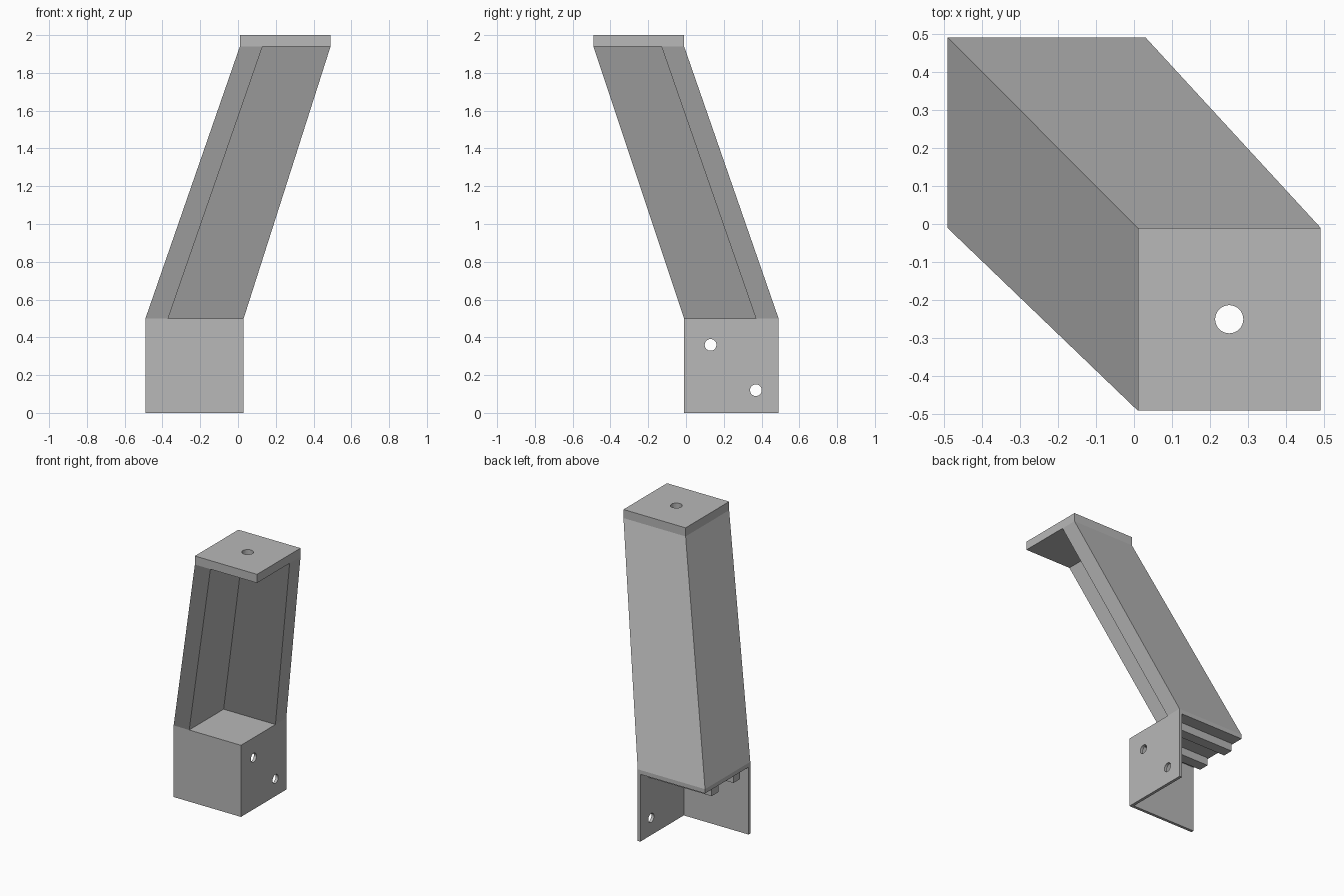
import bpy
import bmesh
from mathutils import Matrix, Vector

cube = bpy.data.objects.get("Cube")
if cube:
    bpy.data.objects.remove(cube, do_unlink=True)

grey = bpy.data.materials.new("plain grey")
grey.use_nodes = True
colour = (0.48, 0.48, 0.48, 1)
grey.diffuse_color = colour
grey.node_tree.nodes["Principled BSDF"].inputs["Base Color"].default_value = colour


def finish(name, bm):
    bmesh.ops.recalc_face_normals(bm, faces=bm.faces)
    mesh = bpy.data.meshes.new(name)
    bm.to_mesh(mesh)
    bm.free()
    mesh.materials.append(grey)
    obj = bpy.data.objects.new(name, mesh)
    bpy.context.collection.objects.link(obj)
    return obj


def box(name, low, high):
    low, high = Vector(low), Vector(high)
    bm = bmesh.new()
    bmesh.ops.create_cube(bm, size=1)
    bmesh.ops.scale(bm, vec=high - low, verts=bm.verts)
    bmesh.ops.translate(bm, vec=(low + high) / 2, verts=bm.verts)
    return finish(name, bm)


def drill(obj, centre, radius, axis):
    bm = bmesh.new()
    turn = Vector((0, 0, 1)).rotation_difference(Vector(axis)).to_matrix().to_4x4()
    bmesh.ops.create_cone(bm, cap_ends=True, segments=32, radius1=radius, radius2=radius,
                          depth=0.3, matrix=Matrix.Translation(centre) @ turn)
    cutter = finish("hole_cutter", bm)
    cutter.hide_render = True
    mod = obj.modifiers.new("hole", "BOOLEAN")
    mod.operation = "DIFFERENCE"
    mod.solver = "EXACT"
    mod.object = cutter
    bpy.context.view_layer.objects.active = obj
    bpy.ops.object.modifier_apply(modifier=mod.name)
    bpy.data.objects.remove(cutter, do_unlink=True)


# Leaning column: an L-shaped section sheared between floor and top plate
def corner_section(left, right, front, back, z, wall=0.12):
    return [(left, front, z), (left + wall, front, z), (left + wall, back - wall, z),
            (right, back - wall, z), (right, back, z), (left, back, z)]


bm = bmesh.new()
lower = [bm.verts.new(p) for p in corner_section(-0.49, 0.03, -0.01, 0.49, 0.5)]
upper = [bm.verts.new(p) for p in corner_section(0.01, 0.49, -0.49, -0.01, 1.94)]
bm.faces.new(lower)
bm.faces.new(upper)
for i in range(len(lower)):
    j = (i + 1) % len(lower)
    bm.faces.new((lower[i], lower[j], upper[j], upper[i]))
finish("leaning_column", bm)

# Top plate with its mounting hole
top_plate = box("top_plate", (0.01, -0.49, 1.94), (0.49, -0.01, 2))
drill(top_plate, (0.25, -0.25, 1.97), 0.037, (0, 0, 1))

# Base: two thin plates forming a corner, with a floor over them
box("base_front_plate", (-0.49, -0.01, 0), (0.03, 0.01, 0.5))
side_plate = box("base_side_plate", (0.01, 0.01, 0), (0.03, 0.49, 0.5))
for y, z in ((0.13, 0.36), (0.37, 0.12)):
    drill(side_plate, (0.02, y, z), 0.031, (1, 0, 0))
box("base_floor", (-0.49, 0.01, 0.47), (0.01, 0.49, 0.5))

# Ribs under the floor
for i, y in enumerate((0.125, 0.365)):
    box(f"floor_rib_{i + 1}", (-0.48, y - 0.037, 0.415), (0.01, y + 0.037, 0.47))
